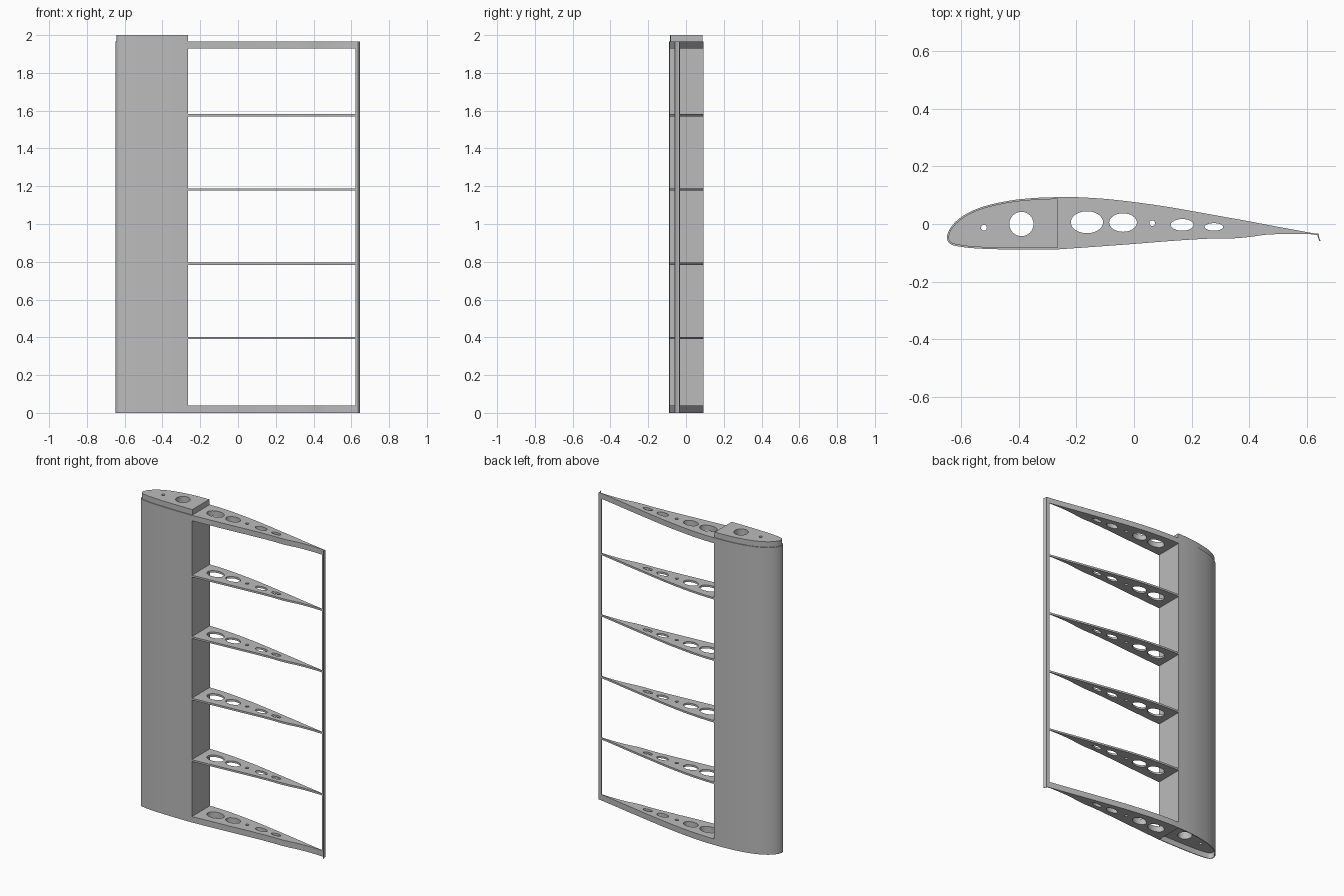
import bpy
import bmesh
import math
from mathutils import Vector

if "Cube" in bpy.data.objects:
    bpy.data.objects.remove(bpy.data.objects["Cube"])

grey = bpy.data.materials.new("plain grey")
grey.diffuse_color = (0.5, 0.5, 0.5, 1)
grey.use_nodes = True
grey.node_tree.nodes["Principled BSDF"].inputs["Base Color"].default_value = grey.diffuse_color

SPAR_X = -0.265   # rear face of the nose box
SKIN = 0.005      # skin thickness
SKIN_TOP = 1.965

# Half profiles as sparse points
NOSE = [(SPAR_X, 0.093), (-0.33, 0.091), (-0.41, 0.084), (-0.49, 0.069), (-0.55, 0.050),
        (-0.60, 0.023), (-0.635, -0.012), (-0.648, -0.045), (-0.637, -0.069), (-0.60, -0.079),
        (-0.54, -0.085), (-0.45, -0.088), (-0.35, -0.089), (SPAR_X, -0.088)]
TAIL_UPPER = [(0.627, -0.033), (0.5, -0.010), (0.4, 0.009), (0.3, 0.027), (0.2, 0.045),
              (0.1, 0.062), (0.0, 0.076), (-0.1, 0.087), (-0.2, 0.093), (SPAR_X, 0.093)]
TAIL_LOWER = [(SPAR_X, -0.088), (-0.15, -0.080), (0.0, -0.069), (0.1, -0.061), (0.2, -0.054),
              (0.28, -0.050), (0.34, -0.050), (0.40, -0.045), (0.46, -0.037), (0.55, -0.034),
              (0.627, -0.036)]


def smooth_path(pts, steps):
    """Catmull-Rom curve through the points."""
    p = [Vector(q) for q in pts]
    p = [2 * p[0] - p[1]] + p + [2 * p[-1] - p[-2]]
    out = []
    for a, b, c, d in zip(p, p[1:], p[2:], p[3:]):
        for i in range(steps):
            t = i / steps
            out.append(0.5 * (2 * b + (c - a) * t + (2 * a - 5 * b + 4 * c - d) * t * t
                              + (3 * b - a - 3 * c + d) * t ** 3))
    return out + [p[-2]]


def inset(path, dist):
    """Path moved inward, with its ends kept on the spar face."""
    out = []
    for i, p in enumerate(path):
        t = (path[min(i + 1, len(path) - 1)] - path[max(i - 1, 0)]).normalized()
        out.append(p + Vector((-t.y, t.x)) * dist)
    out[0].x = out[-1].x = SPAR_X
    return out


def ellipse(x, y, rx, ry, n=32):
    return [Vector((x + rx * math.cos(2 * math.pi * i / n), y + ry * math.sin(2 * math.pi * i / n)))
            for i in range(n)]


def prism(name, loops, z0, z1):
    """Upright solid from an outline followed by hole outlines."""
    curve = bpy.data.curves.new(name, 'CURVE')
    curve.dimensions = '2D'
    curve.fill_mode = 'BOTH'
    curve.extrude = (z1 - z0) / 2
    for loop in loops:
        s = curve.splines.new('POLY')
        s.points.add(len(loop) - 1)
        for pt, v in zip(s.points, loop):
            pt.co = (v[0], v[1], 0, 1)
        s.use_cyclic_u = True
    temp = bpy.data.objects.new(name + "_outline", curve)
    bpy.context.scene.collection.objects.link(temp)
    bpy.context.view_layer.update()
    mesh = bpy.data.meshes.new_from_object(
        temp.evaluated_get(bpy.context.evaluated_depsgraph_get()))
    bpy.data.objects.remove(temp)
    bm = bmesh.new()
    bm.from_mesh(mesh)
    bmesh.ops.remove_doubles(bm, verts=bm.verts, dist=1e-5)
    bmesh.ops.translate(bm, verts=bm.verts, vec=(0, 0, (z0 + z1) / 2))
    bmesh.ops.recalc_face_normals(bm, faces=bm.faces)
    bm.to_mesh(mesh)
    bm.free()
    mesh.materials.clear()
    mesh.materials.append(grey)
    obj = bpy.data.objects.new(name, mesh)
    bpy.context.scene.collection.objects.link(obj)
    bpy.ops.object.select_all(action='DESELECT')
    obj.select_set(True)
    bpy.context.view_layer.objects.active = obj
    bpy.ops.object.shade_smooth_by_angle(angle=math.radians(30))
    return obj


# Nose: thin wrapped skin, with a core raised to leave a socket below and a plug above
outer = smooth_path(NOSE, 4)
inner = inset(outer, SKIN)
prism("nose_skin", [outer + inner[::-1]], 0, SKIN_TOP)
prism("nose_core", [inner, ellipse(-0.39, 0, 0.042, 0.042), ellipse(-0.52, -0.013, 0.010, 0.010)],
      0.036, 2.0)

# Ribs: thick ones at the ends, thin ones between, all with lightening holes
rib_outline = smooth_path(TAIL_LOWER, 3) + smooth_path(TAIL_UPPER, 3)
rib_holes = [ellipse(-0.163, 0.006, 0.056, 0.038), ellipse(-0.038, 0.005, 0.048, 0.032),
             ellipse(0.063, 0.003, 0.010, 0.010, 16), ellipse(0.167, -0.003, 0.040, 0.020),
             ellipse(0.277, -0.010, 0.032, 0.013)]
for i, (z0, z1) in enumerate([(0, 0.038), (0.390, 0.402), (0.783, 0.795), (1.177, 1.189),
                              (1.570, 1.582), (1.930, SKIN_TOP)]):
    prism(f"rib_{i + 1}", [rib_outline] + rib_holes, z0, z1)

# Trailing edge: narrow strip with a lip turned down
prism("trailing_edge_strip",
      [[(0.622, -0.037), (0.635, -0.038), (0.642, -0.060), (0.646, -0.058), (0.640, -0.042),
        (0.642, -0.034), (0.622, -0.032)]], 0, SKIN_TOP)
